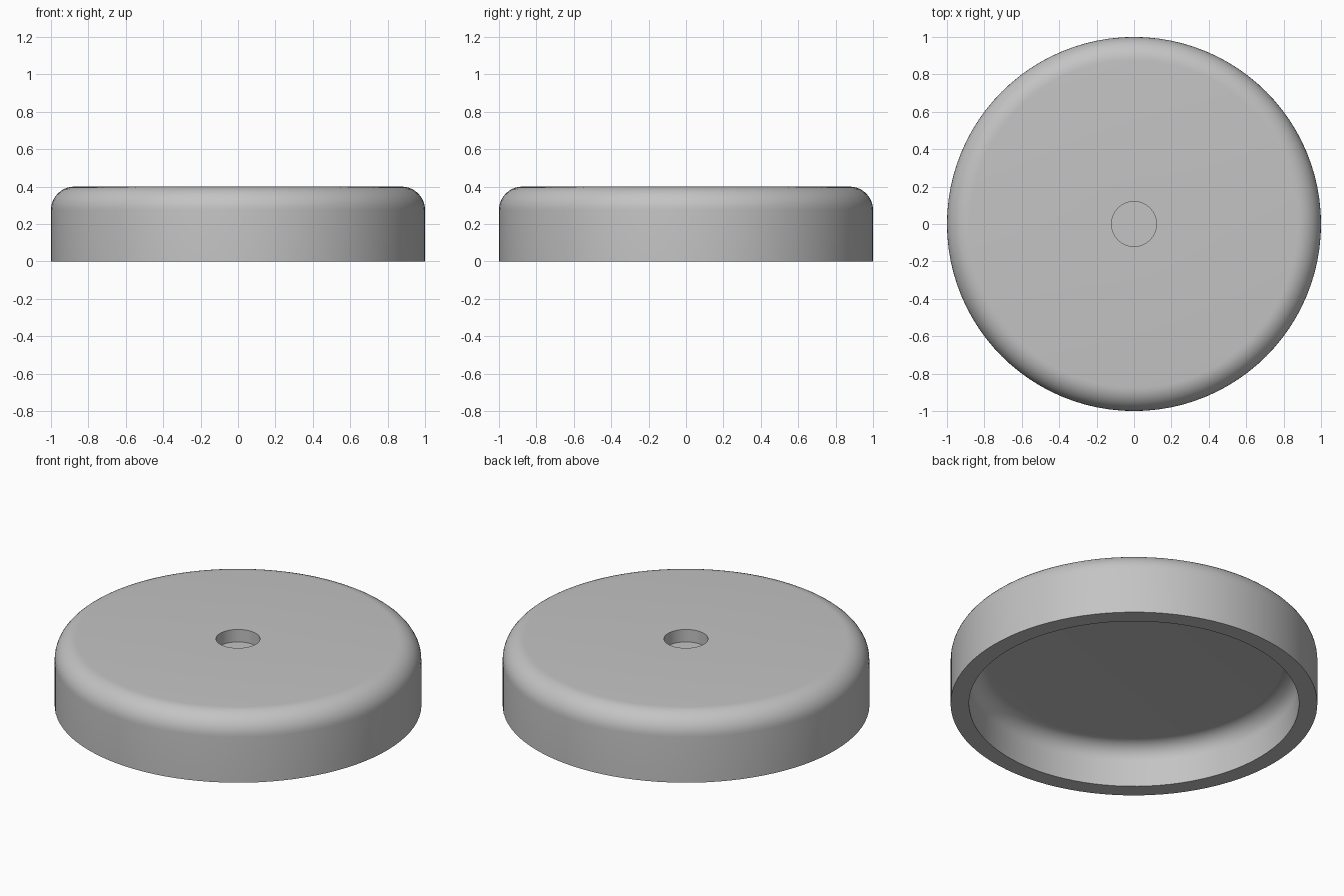
import bpy
import bmesh
from math import pi, sin, cos, radians

cube = bpy.data.objects.get("Cube")
if cube:
    bpy.data.objects.remove(cube, do_unlink=True)

SEGMENTS = 96
ARC_STEPS = 10

grey = bpy.data.materials.new("plain grey")
grey.use_nodes = True
colour = (0.55, 0.55, 0.55, 1)
grey.diffuse_color = colour
grey.node_tree.nodes["Principled BSDF"].inputs["Base Color"].default_value = colour


def corner(radius, top, fillet):
    """Quarter-round from a vertical wall up to a flat top."""
    return [(radius - fillet + fillet * cos(a), top - fillet + fillet * sin(a))
            for a in (i * pi / 2 / ARC_STEPS for i in range(ARC_STEPS + 1))]


# Half section (radius, height): recess floor, top, outer wall, rim, cavity
recess = [(0, 0.325), (0.12, 0.325), (0.12, 0.4)]
outside = corner(1.0, 0.4, 0.125)[::-1] + [(1.0, 0)]
cavity = [(0.9, 0)] + corner(0.9, 0.25, 0.10) + [(0, 0.25)]
profile = recess + outside + cavity

# Revolve the section into a hollow round cap
bm = bmesh.new()
verts = [bm.verts.new((r, 0, z)) for r, z in profile]
edges = [bm.edges.new(pair) for pair in zip(verts, verts[1:])]
bmesh.ops.spin(bm, geom=verts + edges, cent=(0, 0, 0), axis=(0, 0, 1),
               angle=2 * pi, steps=SEGMENTS, use_merge=True)
bmesh.ops.remove_doubles(bm, verts=bm.verts, dist=0.0001)
bmesh.ops.recalc_face_normals(bm, faces=bm.faces)
mesh = bpy.data.meshes.new("round_cap")
bm.to_mesh(mesh)
bm.free()

cap = bpy.data.objects.new("round_cap", mesh)
mesh.materials.append(grey)
bpy.context.collection.objects.link(cap)

# Smooth rounded surfaces, crisp rim and recess edges
bpy.ops.object.select_all(action="DESELECT")
cap.select_set(True)
bpy.context.view_layer.objects.active = cap
bpy.ops.object.shade_smooth_by_angle(angle=radians(30))
